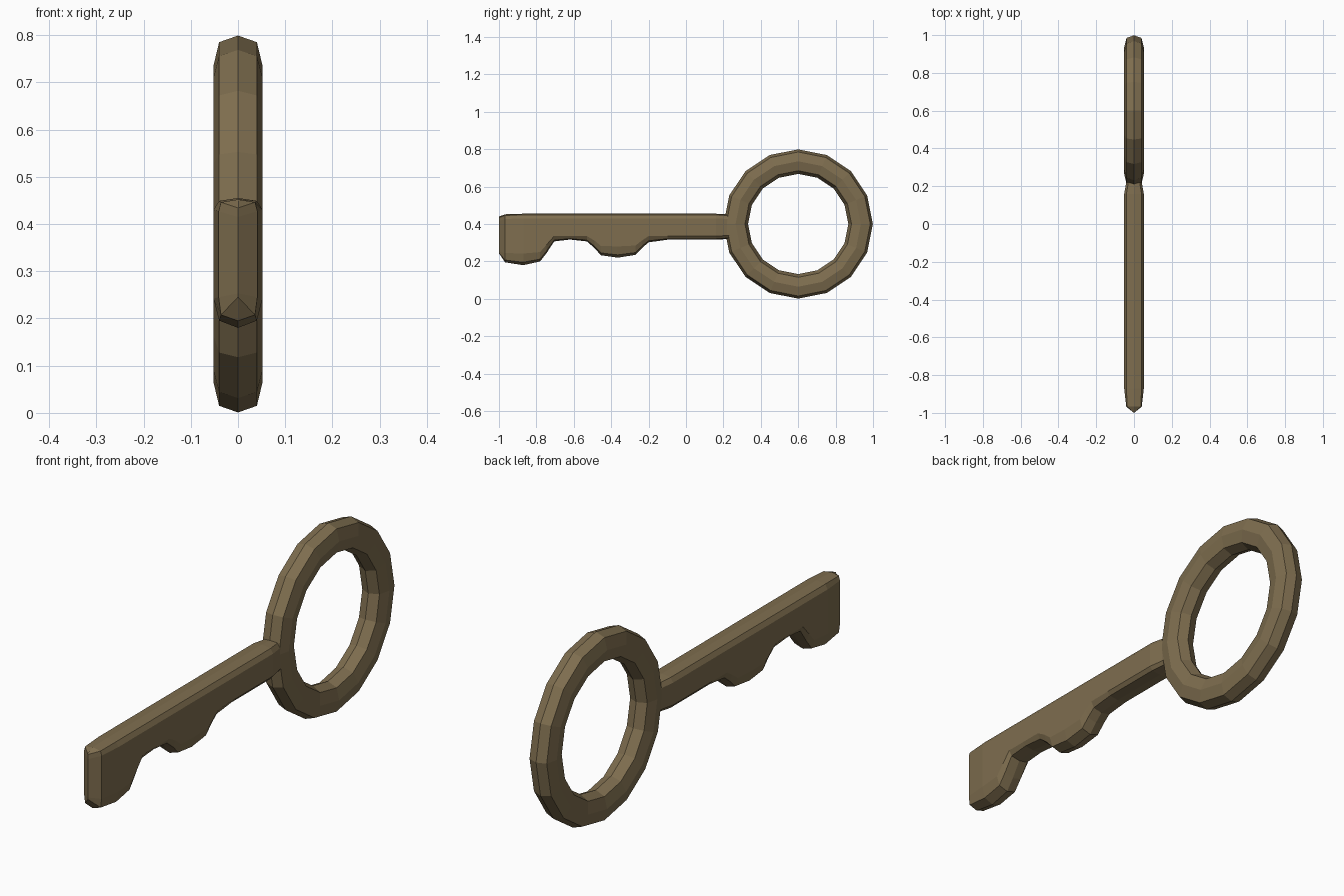
import bpy, bmesh, math

if "Cube" in bpy.data.objects:
    bpy.data.objects.remove(bpy.data.objects["Cube"])

brass = bpy.data.materials.new("old_brass")
brass.diffuse_color = (0.21, 0.155, 0.078, 1)
brass.use_nodes = True
brass.node_tree.nodes["Principled BSDF"].inputs["Base Color"].default_value = brass.diffuse_color


def loft(name, loops, closed=False):
    """Skin equal-length point loops; cap the ends unless closed."""
    bm = bmesh.new()
    rows = [[bm.verts.new(p) for p in loop] for loop in loops]
    n = len(rows[0])
    for i in range(len(rows) if closed else len(rows) - 1):
        a, b = rows[i], rows[(i + 1) % len(rows)]
        for j in range(n):
            k = (j + 1) % n
            bm.faces.new((a[j], a[k], b[k], b[j]))
    if not closed:
        bm.faces.new(rows[-1])
    bmesh.ops.remove_doubles(bm, verts=bm.verts, dist=0.0005)
    bmesh.ops.recalc_face_normals(bm, faces=bm.faces)
    me = bpy.data.meshes.new(name)
    bm.to_mesh(me)
    bm.free()
    me.materials.append(brass)
    ob = bpy.data.objects.new(name, me)
    bpy.context.collection.objects.link(ob)
    return ob


# Ring handle: boxy octagonal section swept around 16 sides
section = [(0, .399), (.04, .385), (.052, .335), (.04, .285),
           (0, .268), (-.04, .285), (-.052, .335), (-.04, .385)]
loops = []
for i in range(16):
    a = math.tau * i / 16
    loops.append([(x, .6 + r * math.cos(a), .4 + r * math.sin(a)) for x, r in section])
loft("ring_handle", loops, closed=True)

# Blade with two teeth: y, underside z, height of the lower side bevel
stations = [(-.87, .18, .062), (-.78, .2, .05), (-.745, .245, .045),
            (-.705, .307, .028), (-.62, .317, .018), (-.53, .307, .028),
            (-.49, .272, .04), (-.455, .233, .05), (-.365, .22, .06),
            (-.27, .235, .05), (-.235, .272, .04), (-.2, .302, .033),
            (-.1, .316, .02), (.16, .316, .02)]


def blade_loop(y, bot, lift, shoulder=.04, side=.052, top=.455):
    half = [(shoulder, top - .006), (side, top - .025),
            (side, bot + lift), (shoulder, bot + lift * .25)]
    pts = [(0, top)] + half + [(0, bot)] + [(-x, z) for x, z in reversed(half)]
    return [(x, y, z) for x, z in pts]


blade = [blade_loop(-1, .243, .01, 0, 0, .44),          # pointed front edge
         blade_loop(-.967, .195, .05, .036, .041, .452)]
blade += [blade_loop(*s) for s in stations]
blade += [blade_loop(.22, .32, .018, .03, .041, .452),  # neck into the ring
          blade_loop(.26, .32, .018, .03, .041, .452)]
loft("toothed_blade", blade)
